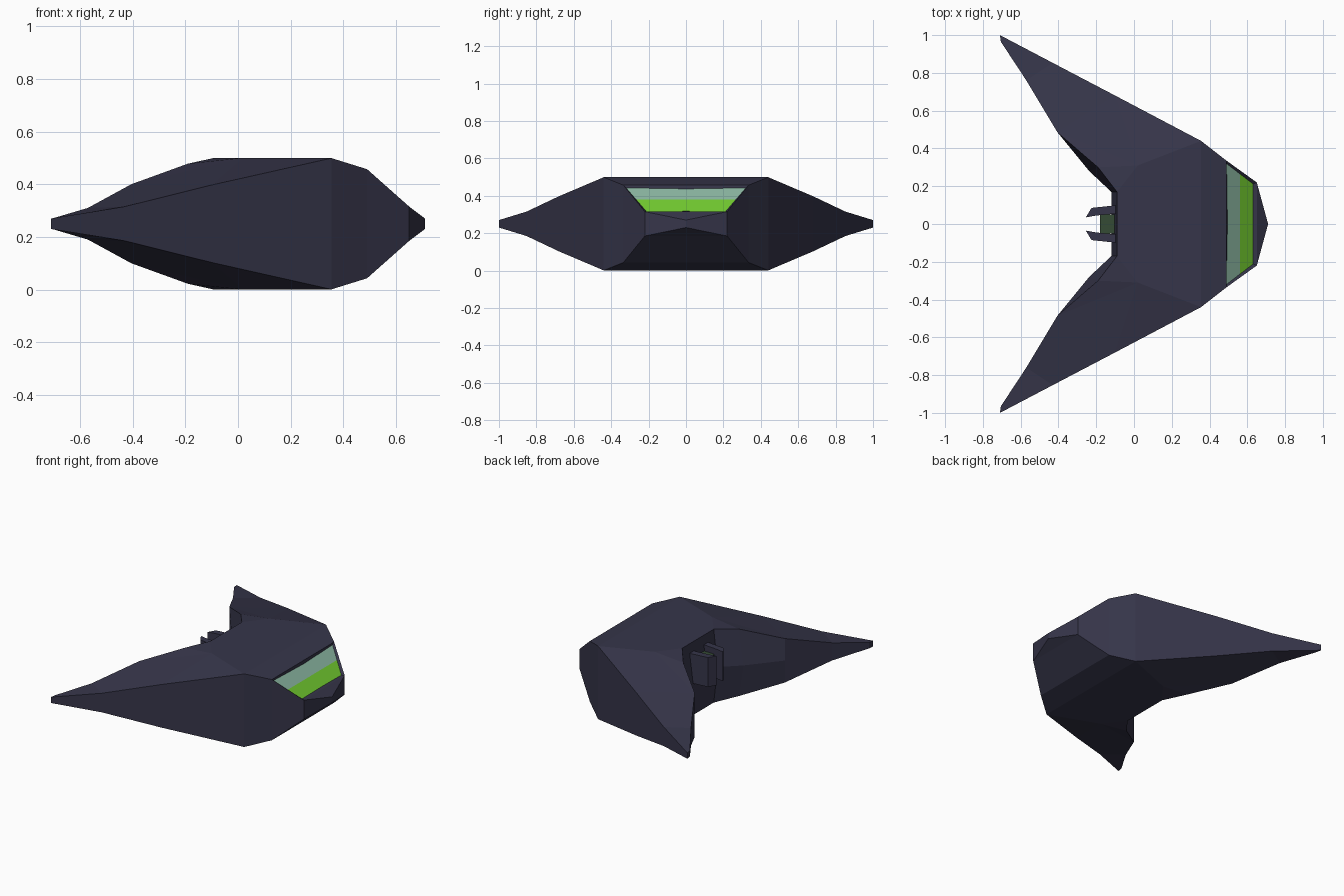
import bpy, bmesh

if "Cube" in bpy.data.objects:
    bpy.data.objects.remove(bpy.data.objects["Cube"])

def material(name, rgb):
    m = bpy.data.materials.new(name)
    m.diffuse_color = (*rgb, 1)
    m.use_nodes = True
    m.node_tree.nodes["Principled BSDF"].inputs["Base Color"].default_value = m.diffuse_color
    return m

HULL = material("dark_hull", (0.037, 0.036, 0.068))
PALE = material("pale_glass", (0.26, 0.47, 0.36))
GREEN = material("green_glass", (0.17, 0.60, 0.03))
DIM = material("dim_green", (0.035, 0.07, 0.035))

def finish(bm, name, mats):
    me = bpy.data.meshes.new(name)
    bm.to_mesh(me)
    bm.free()
    for m in mats:
        me.materials.append(m)
    ob = bpy.data.objects.new(name, me)
    bpy.context.collection.objects.link(ob)
    return ob

def prism(name, plan, z0, z1, mat, side=1):
    bm = bmesh.new()
    f = bm.faces.new([bm.verts.new((x, y * side, z0)) for x, y in plan])
    new = bmesh.ops.extrude_face_region(bm, geom=[f])["geom"]
    for v in new:
        if isinstance(v, bmesh.types.BMVert):
            v.co.z = z1
    bmesh.ops.recalc_face_normals(bm, faces=bm.faces)
    return finish(bm, name, [mat])

# Hull: one quarter (left half, upper half), mirrored across y = 0 and z = 0.25
top = {
    "A": (0.71, 0, 0.27), "B": (0.65, 0.22, 0.315), "C": (0.49, 0.335, 0.457),
    "D": (0.355, 0.44, 0.499), "E": (-0.10, 0.68, 0.397), "F": (-0.43, 0.853, 0.315),
    "G": (-0.71, 1.0, 0.27), "H": (-0.705, 0.965, 0.27), "I": (-0.57, 0.76, 0.31),
    "J": (-0.405, 0.485, 0.40), "K": (-0.19, 0.30, 0.478), "L": (-0.09, 0.17, 0.5),
    "M": (-0.09, 0, 0.5), "N": (0.355, 0, 0.499), "O": (0.49, 0, 0.457),
    "P": (0.65, 0, 0.315), "Q": (0.02, 0.31, 0.5),
}
waist = {"K": (-0.237, 0.28), "L": (-0.12, 0.17), "M": (-0.12, 0)}
patches = "ABP PBCO OCDN NDQ NQLM DEQ QEJ QJK QKL EFIJ FGHI".split()
outline = "ABCDEFGHIJKLM"

quads = [[top[k] for k in p] for p in patches]
for a, b in zip(outline, outline[1:]):
    low = [(*waist.get(k, top[k][:2]), 0.25) for k in (b, a)]
    quads.append([top[a], top[b]] + low)

bm = bmesh.new()
for sy in (1, -1):
    for sz in (1, -1):
        for q in quads:
            bm.faces.new([bm.verts.new((x, y * sy, 0.25 + (z - 0.25) * sz)) for x, y, z in q])
bmesh.ops.remove_doubles(bm, verts=bm.verts, dist=0.0005)
bmesh.ops.recalc_face_normals(bm, faces=bm.faces)

# Windscreen: recessed inset in the front slope, split into two glass bands
slope = [f for f in bm.faces if f.normal.z > 0.5 and f.normal.x > 0.5
         and 0.5 < f.calc_center_median().x < 0.62]
bmesh.ops.inset_region(bm, faces=slope, thickness=0.017, depth=-0.012)
geom = set(slope)
for f in slope:
    geom.update(f.edges, f.verts)
cut = bmesh.ops.bisect_plane(bm, geom=list(geom), plane_co=(0.56, 0, 0), plane_no=(1, 0, 0))
for f in cut["geom"]:
    if isinstance(f, bmesh.types.BMFace):
        f.material_index = 2 if f.calc_center_median().x > 0.56 else 1
finish(bm, "hull", [HULL, PALE, GREEN])

# Engine fins in the rear notch
fin = [(-0.09, 0.055), (-0.20, 0.045), (-0.255, 0.035), (-0.225, 0.085), (-0.09, 0.10)]
for side, label in ((1, "left"), (-1, "right")):
    prism(label + "_engine_fin", fin, 0.24, 0.44, HULL, side)

# Engine glow plate and floor between the fins
plate = [(-0.09, -0.05), (-0.18, -0.05), (-0.18, 0.05), (-0.09, 0.05)]
prism("engine_glow", plate, 0.38, 0.40, DIM)
prism("engine_floor", plate, 0.24, 0.27, HULL)
